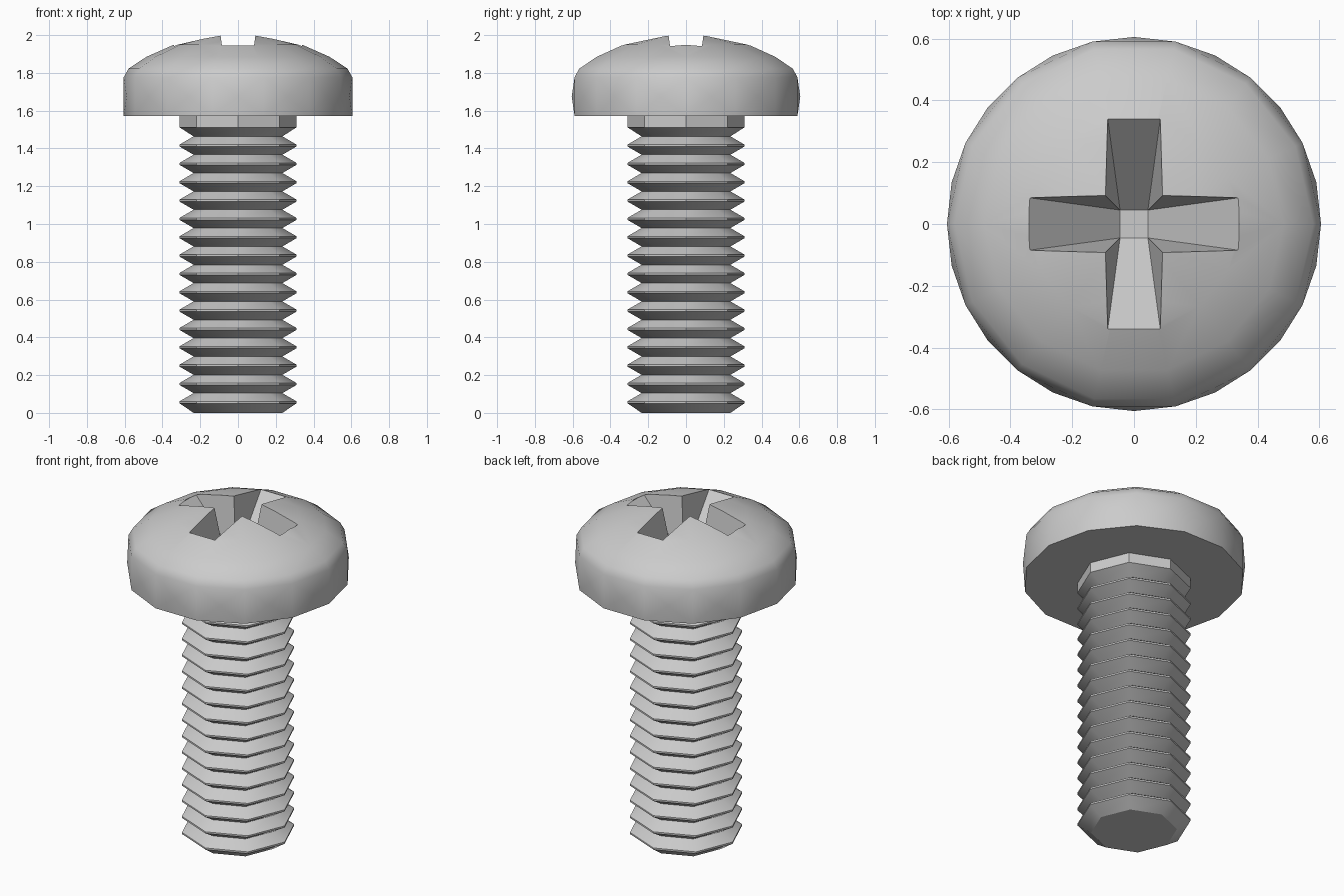
import bpy, bmesh, math

cube = bpy.data.objects.get("Cube")
if cube:
    bpy.data.objects.remove(cube, do_unlink=True)

steel = bpy.data.materials.new("grey_steel")
steel.use_nodes = True
COLOUR = (0.6, 0.6, 0.6, 1)
steel.diffuse_color = COLOUR
steel.node_tree.nodes["Principled BSDF"].inputs["Base Color"].default_value = COLOUR


def make_object(name, bm):
    bmesh.ops.recalc_face_normals(bm, faces=bm.faces)
    mesh = bpy.data.meshes.new(name)
    bm.to_mesh(mesh)
    bm.free()
    mesh.materials.append(steel)
    obj = bpy.data.objects.new(name, mesh)
    bpy.context.collection.objects.link(obj)
    return obj


def activate(obj):
    bpy.ops.object.select_all(action='DESELECT')
    obj.select_set(True)
    bpy.context.view_layer.objects.active = obj


def lathe(profile, sides):
    """Closed stack of polygon rings from (radius, z) pairs; returns bmesh and bands of faces."""
    bm = bmesh.new()
    rings = [[bm.verts.new((r * math.cos(2 * math.pi * i / sides),
                            r * math.sin(2 * math.pi * i / sides), z))
              for i in range(sides)] for r, z in profile]
    bands = []
    for low, high in zip(rings, rings[1:]):
        bands.append([bm.faces.new((low[i], low[(i + 1) % sides],
                                    high[(i + 1) % sides], high[i]))
                      for i in range(sides)])
    bm.faces.new(rings[0][::-1])
    bm.faces.new(rings[-1])
    return bm, bands


# Threaded shank: octagonal ridges with a plain collar on top
PITCH, TIP_R, ROOT_R, TIP_Z = 0.0971, 0.31, 0.235, 0.056
profile = [(ROOT_R, 0.0)]
for k in range(15):
    z = TIP_Z + k * PITCH
    profile += [(TIP_R, z - 0.005), (TIP_R, z + 0.005), (ROOT_R, z + PITCH / 2)]
profile += [(TIP_R, 1.512), (TIP_R, 1.575)]
bm, _ = lathe(profile, 8)
shank = make_object("threaded_shank", bm)
activate(shank)
bpy.ops.object.shade_smooth_by_angle(angle=math.radians(30))

# Pan head: fourteen-sided rim with slightly bulged panels and a shallow dome
HEAD_R = 0.605
bm, bands = lathe([(HEAD_R, 1.572), (HEAD_R, 1.777), (0.58, 1.822), (0.485, 1.885),
                   (0.34, 1.949), (0.12, 2.0), (0.03, 2.006)], 14)
for v in bmesh.ops.poke(bm, faces=bands[0])["verts"]:
    s = HEAD_R / math.hypot(v.co.x, v.co.y)
    v.co.x *= s
    v.co.y *= s
head = make_object("pan_head", bm)

# Cross recess: two tapered slots with floors sloping to a small central square
for turned in (False, True):
    bm = bmesh.new()
    floor = 1.65 - 0.0008 * turned
    for along, across, z in ((0.045, 0.045, floor), (0.34, 0.085, 1.945), (0.34, 0.106, 2.1)):
        for sx in (-1, 1):
            for sy in (-1, 1):
                x, y = sx * along, sy * across
                bm.verts.new((y, x, z) if turned else (x, y, z))
    bmesh.ops.convex_hull(bm, input=bm.verts)
    cutter = make_object("slot_cutter", bm)
    cutter.hide_render = True
    activate(head)
    cut = head.modifiers.new("slot", 'BOOLEAN')
    cut.operation = 'DIFFERENCE'
    cut.solver = 'EXACT'
    cut.object = cutter
    bpy.ops.object.modifier_apply(modifier=cut.name)
    bpy.data.objects.remove(cutter, do_unlink=True)

activate(head)
bpy.ops.object.shade_smooth_by_angle(angle=math.radians(35))
